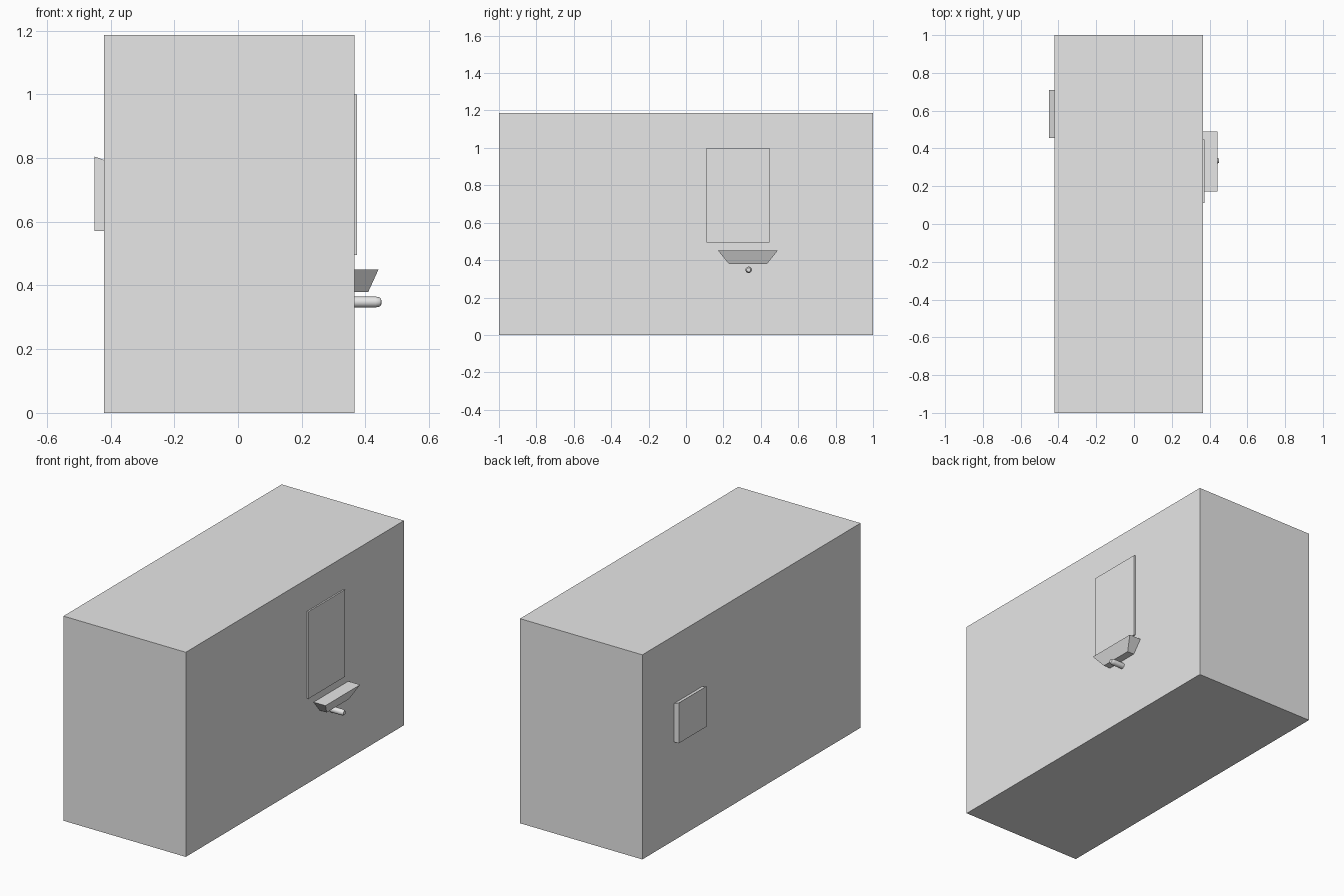
import bpy, bmesh, math
from mathutils import Matrix

if "Cube" in bpy.data.objects:
    bpy.data.objects.remove(bpy.data.objects["Cube"])

grey = bpy.data.materials.new("light_grey")
grey.diffuse_color = (0.8, 0.8, 0.8, 1)
grey.use_nodes = True
grey.node_tree.nodes["Principled BSDF"].inputs["Base Color"].default_value = grey.diffuse_color


def make(name, bm):
    bmesh.ops.recalc_face_normals(bm, faces=bm.faces)
    me = bpy.data.meshes.new(name)
    bm.to_mesh(me)
    bm.free()
    me.materials.append(grey)
    ob = bpy.data.objects.new(name, me)
    bpy.context.collection.objects.link(ob)
    return ob


def box(name, x0, x1, y0, y1, z0, z1, move=None):
    """Axis-aligned box; move(vertex) may reshape its corners."""
    bm = bmesh.new()
    bmesh.ops.create_cube(bm, size=1)
    for v in bm.verts:
        v.co.x = x1 if v.co.x > 0 else x0
        v.co.y = y1 if v.co.y > 0 else y0
        v.co.z = z1 if v.co.z > 0 else z0
    if move:
        for v in bm.verts:
            move(v)
    return make(name, bm)


# Main block and thin front panel
box("body", -0.42, 0.365, -1, 1, 0, 1.187)
box("panel", 0.36, 0.374, 0.11, 0.447, 0.495, 1.0)


# Tray narrowing downwards on its three free sides
def taper_tray(v):
    if v.co.z < 0.4:
        v.co.y += 0.057 if v.co.y < 0.33 else -0.057
        if v.co.x > 0.4:
            v.co.x = 0.409


box("tray", 0.36, 0.441, 0.172, 0.49, 0.38, 0.45, taper_tray)


# Wall box with a slanted top
def slant_top(v):
    if v.co.z > 0.7 and v.co.x > -0.43:
        v.co.z = 0.792


box("side_box", -0.451, -0.415, 0.455, 0.71, 0.571, 0.805, slant_top)

# Spout with a rounded tip, lathed around the x axis
bm = bmesh.new()
profile = [(0.36, 0), (0.36, 0.017), (0.432, 0.017), (0.443, 0.015),
           (0.449, 0.011), (0.451, 0.0)]
vs = [bm.verts.new((x, r, 0)) for x, r in profile]
es = [bm.edges.new(p) for p in zip(vs, vs[1:])]
bmesh.ops.spin(bm, geom=vs + es, cent=(0, 0, 0), axis=(1, 0, 0),
               angle=2 * math.pi, steps=20, use_duplicate=False)
bmesh.ops.remove_doubles(bm, verts=bm.verts, dist=0.0002)
bm.transform(Matrix.Translation((0, 0.335, 0.348)))
spout = make("spout", bm)
bpy.context.view_layer.objects.active = spout
spout.select_set(True)
bpy.ops.object.shade_smooth_by_angle(angle=math.radians(40))
